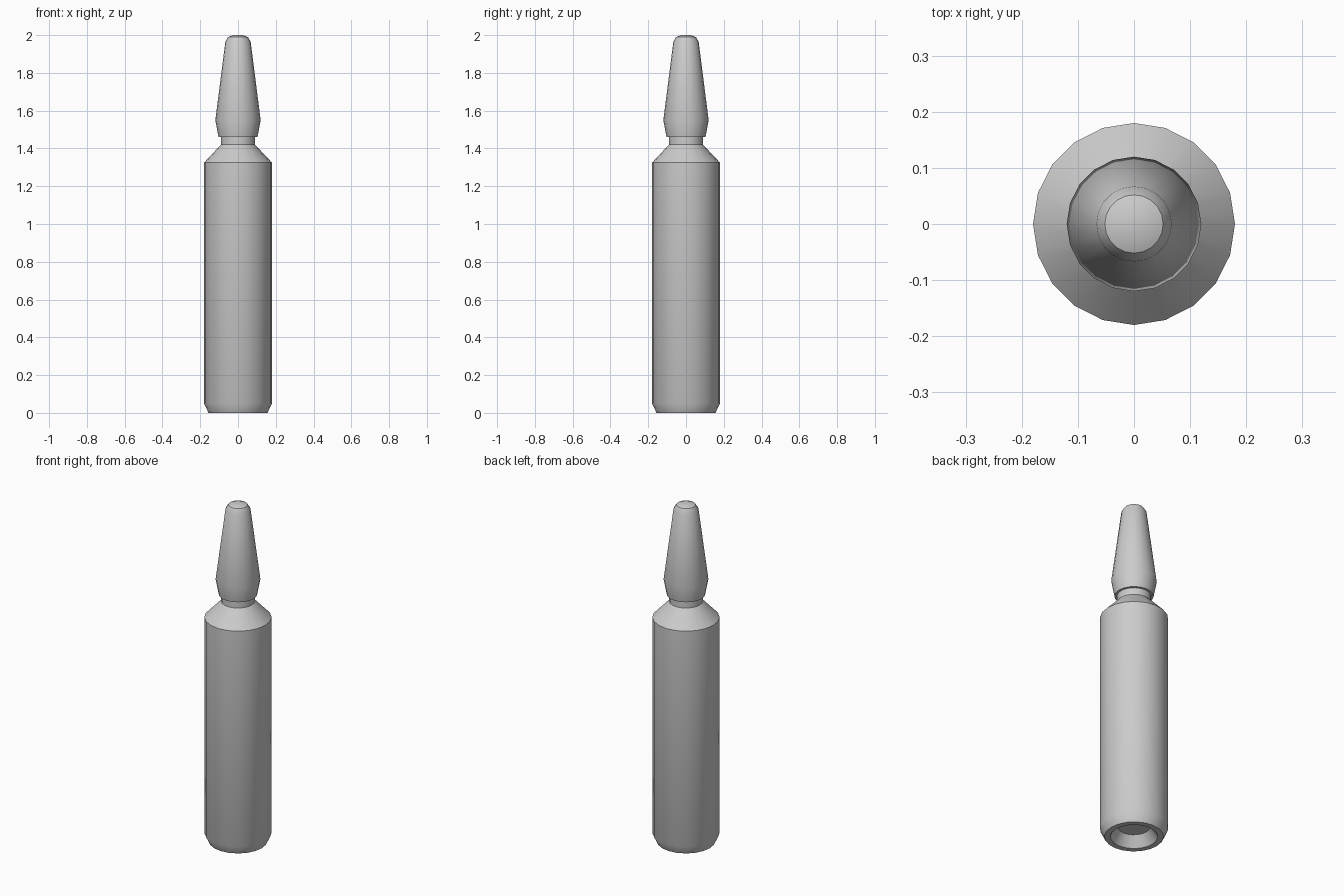
import bpy, bmesh, math

if "Cube" in bpy.data.objects:
    bpy.data.objects.remove(bpy.data.objects["Cube"])

SIDES = 20


def lathe(name, profile):
    """Revolve (radius, z) points around z and cap both ends."""
    bm = bmesh.new()
    rings = []
    for r, z in profile:
        rings.append([bm.verts.new((r * math.cos(2 * math.pi * i / SIDES),
                                    r * math.sin(2 * math.pi * i / SIDES), z))
                      for i in range(SIDES)])
    for low, high in zip(rings, rings[1:]):
        for i in range(SIDES):
            j = (i + 1) % SIDES
            bm.faces.new((low[i], low[j], high[j], high[i]))
    bm.faces.new(rings[0][::-1])
    bm.faces.new(rings[-1])
    bmesh.ops.recalc_face_normals(bm, faces=bm.faces)
    mesh = bpy.data.meshes.new(name)
    bm.to_mesh(mesh)
    bm.free()
    obj = bpy.data.objects.new(name, mesh)
    bpy.context.collection.objects.link(obj)
    bpy.ops.object.select_all(action='DESELECT')
    obj.select_set(True)
    bpy.context.view_layer.objects.active = obj
    bpy.ops.object.shade_smooth_by_angle(angle=math.radians(30))
    return obj


profile = [
    (0.085, 0.06), (0.125, 0.0),                 # recess under the base
    (0.156, 0.0), (0.18, 0.05), (0.18, 1.325),   # foot and body
    (0.09, 1.42), (0.09, 1.46),                  # shoulder and neck
    (0.103, 1.46), (0.12, 1.55),                 # flared underside of the tip
    (0.067, 1.965), (0.052, 1.99), (0.027, 2.0)  # tapered tip and rounded end
]
lathe("ampoule", profile)
